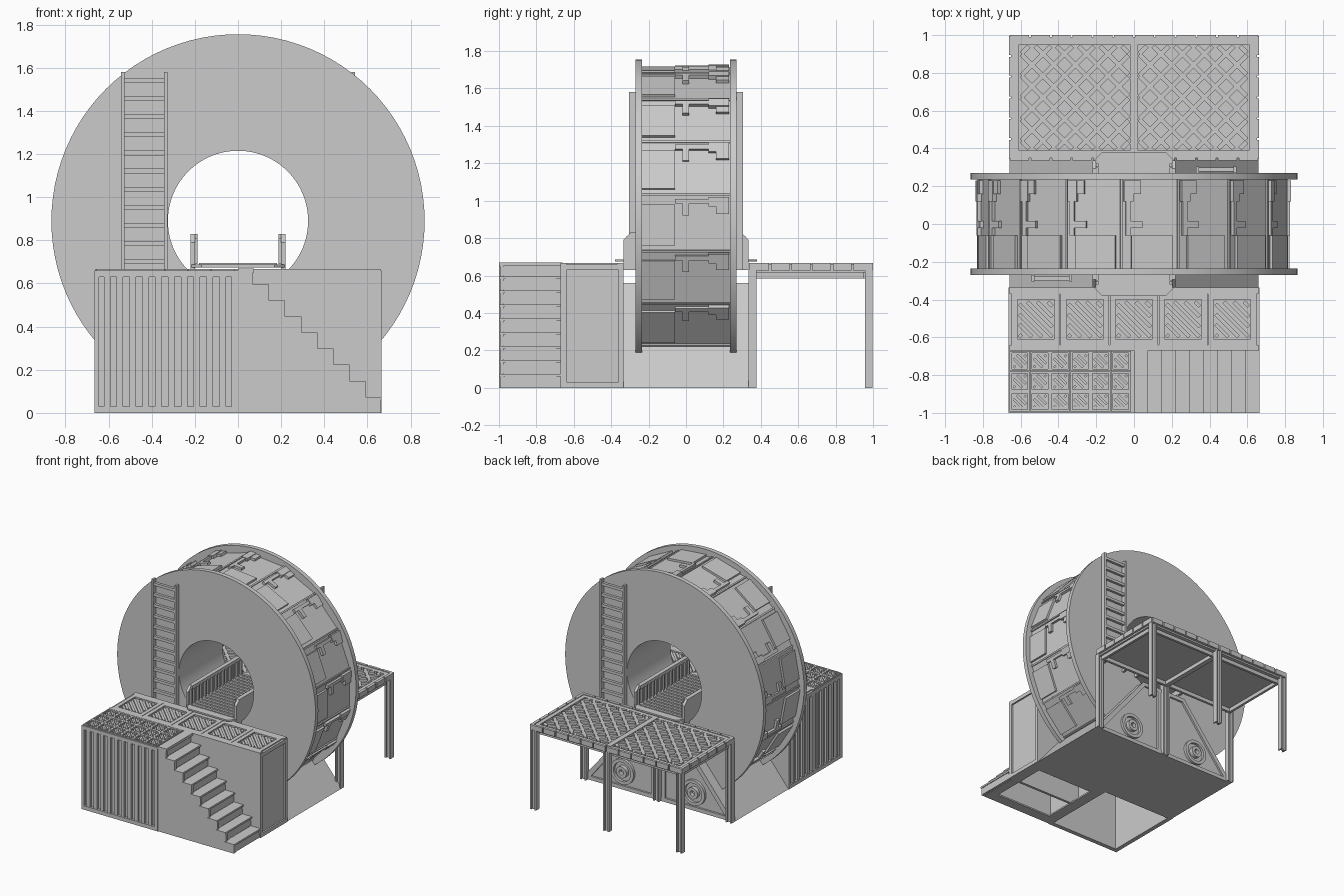
import bpy, bmesh, math
from mathutils import Matrix, Vector

cube = bpy.data.objects.get("Cube")
if cube:
    bpy.data.objects.remove(cube)

grey = bpy.data.materials.new("plain grey")
grey.use_nodes = True
colour = (0.6, 0.6, 0.6, 1)
grey.diffuse_color = colour
grey.node_tree.nodes["Principled BSDF"].inputs["Base Color"].default_value = colour


def finish(name, bm, smooth=False):
    bmesh.ops.recalc_face_normals(bm, faces=bm.faces)
    mesh = bpy.data.meshes.new(name)
    bm.to_mesh(mesh)
    bm.free()
    mesh.materials.append(grey)
    ob = bpy.data.objects.new(name, mesh)
    bpy.context.collection.objects.link(ob)
    if smooth:
        bpy.ops.object.select_all(action='DESELECT')
        ob.select_set(True)
        bpy.context.view_layer.objects.active = ob
        bpy.ops.object.shade_smooth_by_angle(angle=math.radians(20))
    return ob


def box(bm, x, y, z, mat=Matrix()):
    mid = Vector([(a + b) / 2 for a, b in (x, y, z)])
    size = [abs(b - a) for a, b in (x, y, z)]
    bmesh.ops.create_cube(bm, size=1, matrix=mat @ Matrix.Translation(mid) @ Matrix.Diagonal((*size, 1)))


def prism(bm, points, axis, lo, hi):
    """Extrude a 2D outline along an axis (0 = x, 1 = y)."""
    def at(p, d):
        return (d, *p) if axis == 0 else (p[0], d, p[1])
    rows = [[bm.verts.new(at(p, d)) for p in points] for d in (lo, hi)]
    for row in rows:
        bm.faces.new(row)
    n = len(points)
    for i in range(n):
        j = (i + 1) % n
        bm.faces.new((rows[0][i], rows[0][j], rows[1][j], rows[1][i]))


def ring(bm, r0, r1, y0, y1, sides, centre, turn=0):
    profile = [(r0, y0), (r1, y0), (r1, y1), (r0, y1)]
    loops = []
    for i in range(sides):
        a = math.tau * (i + turn) / sides
        loops.append([bm.verts.new((centre[0] + r * math.cos(a), y, centre[1] + r * math.sin(a)))
                      for r, y in profile])
    for i in range(sides):
        p, q = loops[i], loops[(i + 1) % sides]
        for k in range(4):
            m = (k + 1) % 4
            bm.faces.new((p[k], p[m], q[m], q[k]))


def diagonals(bm, x, y, z, pitch, width, sign):
    """Parallel 45 degree bars kept inside a rectangle."""
    w, h = x[1] - x[0], y[1] - y[0]
    k = pitch / 2 - h
    while k < w:
        u0, u1 = max(k, 0), min(k + h, w)
        if u1 - u0 > width:
            v = (u0 + u1) / 2 - k
            cy = y[0] + v if sign > 0 else y[1] - v
            half = (u1 - u0) * math.sqrt(0.5) - width / 2
            mat = Matrix.Translation((x[0] + (u0 + u1) / 2, cy, 0)) @ Matrix.Rotation(sign * math.pi / 4, 4, 'Z')
            box(bm, (-half, half), (-width / 2, width / 2), z, mat)
        k += pitch


def frame(bm, x, y, z, t):
    box(bm, x, (y[0], y[0] + t), z)
    box(bm, x, (y[1] - t, y[1]), z)
    for a, b in ((x[0], x[0] + t), (x[1] - t, x[1])):
        box(bm, (a, b), (y[0] + t, y[1] - t), z)


# Wheel: flanges, bore and faceted drum
HUB = (0, 0.89)
bm = bmesh.new()
for y in (-0.27, 0.235):
    ring(bm, 0.325, 0.865, y, y + 0.035, 96, HUB)
ring(bm, 0.325, 0.335, -0.27, 0.27, 96, HUB)
finish("wheel_flanges", bm, True)
SEG = 17
bm = bmesh.new()
ring(bm, 0.78, 0.82, -0.235, 0.235, SEG, HUB, 0.5)
finish("wheel_drum", bm)

# Raised plates repeated on each drum facet
bm = bmesh.new()
for i in range(SEG):
    m = Matrix.Translation((0, 0, HUB[1])) @ Matrix.Rotation(-math.tau * i / SEG, 4, 'Y')
    box(bm, (0.80, 0.822), (-0.235, -0.06), (-0.13, 0.09), m)
    box(bm, (0.80, 0.815), (-0.235, 0.235), (0.136, 0.148), m)
    box(bm, (0.80, 0.825), (-0.06, 0.16), (0.095, 0.12), m)
    box(bm, (0.80, 0.825), (-0.02, 0.015), (0.03, 0.095), m)
    box(bm, (0.80, 0.83), (0.12, 0.23), (0.08, 0.13), m)
    box(bm, (0.80, 0.825), (0.16, 0.23), (0.04, 0.08), m)
finish("drum_plates", bm)

# Cradle with sloped ends, edge frames and round bosses
bm = bmesh.new()
prism(bm, [(-0.66, 0), (0.66, 0), (0.2, 0.56), (-0.2, 0.56)], 1, -0.335, 0.335)
finish("cradle", bm)
bm = bmesh.new()
box(bm, (-0.62, 0.62), (0.335, 0.35), (0, 0.03))
box(bm, (-0.2, 0.2), (0.335, 0.35), (0.53, 0.56))
for s in (-1, 1):
    prism(bm, [(s * 0.66, 0), (s * 0.2, 0.56), (s * 0.16, 0.56), (s * 0.61, 0)], 1, 0.335, 0.35)
    prism(bm, [(s * 0.03, 0.03), (s * 0.06, 0.03), (s * 0.06, 0.53), (s * 0.03, 0.53)], 1, 0.335, 0.35)
finish("cradle_frame", bm)
bm = bmesh.new()
for s in (-1, 1):
    ring(bm, 0.075, 0.1, 0.335, 0.355, 32, (s * 0.31, 0.14))
    ring(bm, 0.02, 0.045, 0.335, 0.365, 32, (s * 0.31, 0.14))
finish("cradle_bosses", bm, True)

# Walkway through the bore
bm = bmesh.new()
deck = [(-0.22, 0.33), (-0.17, 0.38), (0.17, 0.38), (0.22, 0.33)]
outline = deck + [(x, -y) for x, y in reversed(deck)]
rows = [[bm.verts.new((x, y, z)) for x, y in outline] for z in (0.675, 0.687)]
for row in rows:
    bm.faces.new(row)
for i in range(8):
    j = (i + 1) % 8
    bm.faces.new((rows[0][i], rows[0][j], rows[1][j], rows[1][i]))
for i in range(16):
    y = -0.32 + i * 0.0415
    box(bm, (-0.18, 0.18), (y, y + 0.02), (0.68, 0.694))
finish("walkway_floor", bm)
bm = bmesh.new()
side = [(-0.335, 0.63), (0.335, 0.63), (0.335, 0.79), (0.295, 0.83), (-0.295, 0.83), (-0.335, 0.79)]
for s in (-1, 1):
    prism(bm, side, 0, s * 0.2, s * 0.22)
    box(bm, (s * 0.187, s * 0.2), (-0.3, 0.3), (0.805, 0.83))
    for i in range(15):
        y = -0.32 + i * 0.0445
        box(bm, (s * 0.187, s * 0.2), (y, y + 0.018), (0.69, 0.81))
finish("walkway_sides", bm)

# Ladders on both flanges
for name, s in (("front_ladder", -1), ("back_ladder", 1)):
    bm = bmesh.new()
    for x in (0.327, 0.527):
        box(bm, (s * x, s * (x + 0.016)), (s * 0.27, s * 0.305), (0.63, 1.58))
    for i in range(11):
        z = 0.69 + i * 0.084
        box(bm, (s * 0.34, s * 0.53), (s * 0.278, s * 0.298), (z, z + 0.022))
    finish(name, bm)

# Front housing: hollow walls, open underneath
bm = bmesh.new()
box(bm, (-0.66, 0.66), (-0.36, -0.335), (0, 0.65))
box(bm, (0, 0.66), (-0.67, -0.65), (0, 0.65))
box(bm, (-0.02, 0), (-0.98, -0.36), (0, 0.65))
box(bm, (0.64, 0.652), (-0.65, -0.36), (0, 0.65))
box(bm, (-0.645, -0.63), (-0.98, -0.36), (0, 0.65))
box(bm, (-0.645, -0.02), (-0.98, -0.965), (0, 0.65))
box(bm, (-0.66, 0.66), (-0.67, -0.335), (0.63, 0.655))
box(bm, (-0.66, 0), (-1, -0.67), (0.63, 0.655))
frame(bm, (0, 0.64), (-0.98, -0.36), (0, 0.012), 0.07)
finish("housing_walls", bm)

# Wall borders and corrugated ribs
bm = bmesh.new()
for x in ((-0.665, -0.645), (-0.03, 0)):
    box(bm, x, (-1, -0.965), (0, 0.66))
for z in ((0, 0.03), (0.63, 0.66)):
    box(bm, (-0.645, -0.03), (-1, -0.965), z)
    for s in (-1, 1):
        box(bm, (s * 0.64, s * 0.665), (-0.67, -0.34), z)
    box(bm, (-0.665, -0.64), (-1, -0.67), z)
for y in ((-0.67, -0.64), (-0.36, -0.335)):
    for s in (-1, 1):
        box(bm, (s * 0.64, s * 0.665), y, (0, 0.66))
for i in range(10):
    x = -0.622 + i * 0.0595
    box(bm, (x, x + 0.03), (-0.997, -0.97), (0.03, 0.63))
    y = -0.95 + i * 0.0595
    box(bm, (-0.662, -0.64), (y, y + 0.028), (0.03, 0.63))
finish("housing_ribs", bm)

# Vented tops of the housing
bm = bmesh.new()
for i in range(5):
    x = -0.52 + i * 0.26
    frame(bm, (x - 0.128, x + 0.128), (-0.64, -0.37), (0.65, 0.668), 0.03)
    diagonals(bm, (x - 0.095, x + 0.095), (-0.605, -0.405), (0.65, 0.666), 0.054, 0.02, -1)
box(bm, (-0.66, 0.66), (-0.37, -0.335), (0.65, 0.668))
box(bm, (-0.66, 0.66), (-0.67, -0.64), (0.65, 0.668))
for i in range(6):
    for j in range(3):
        x, y = -0.605 + i * 0.107, -0.94 + j * 0.107
        frame(bm, (x - 0.053, x + 0.053), (y - 0.053, y + 0.053), (0.65, 0.668), 0.011)
        diagonals(bm, (x - 0.038, x + 0.038), (y - 0.038, y + 0.038), (0.65, 0.666), 0.038, 0.014, -1)
finish("vent_grilles", bm)

# Stairs: stepped side plate, treads and chamfered risers
STEP = 0.0744
bm = bmesh.new()
profile = [(0.66, 0), (0, 0), (0, 0.668), (0.07, 0.668)]
for i in range(8):
    x, z = 0.07 + i * STEP, STEP * (8 - i)
    profile += [(x, z), (min(x + STEP, 0.66), z)]
prism(bm, profile, 1, -0.995, -0.975)
box(bm, (0, 0.075), (-1, -0.66), (0.65, 0.67))
for i in range(9):
    x, z = 0.07 + i * STEP, STEP * (9 - i)
    if i:
        box(bm, (x - STEP - 0.01, x), (-1, -0.66), (z - 0.014, z))
    box(bm, (x - 0.02, x - 0.012), (-0.98, -0.66), (z - STEP, z - 0.01))
    lo, hi = z - STEP + 0.004, z - 0.014
    prism(bm, [(-0.985, lo), (-0.675, lo), (-0.675, hi - 0.02), (-0.695, hi),
               (-0.965, hi), (-0.985, hi - 0.02)], 0, x - 0.014, x - 0.006)
finish("stairs", bm)

# Rear platform with lattice deck and notched rim
bm = bmesh.new()
box(bm, (-0.645, 0.645), (0.36, 0.98), (0.615, 0.645))
frame(bm, (-0.65, 0.65), (0.35, 0.99), (0.63, 0.662), 0.04)
frame(bm, (-0.63, 0.63), (0.37, 0.95), (0.585, 0.62), 0.02)
box(bm, (-0.02, 0.02), (0.37, 0.97), (0.585, 0.665))
for x in ((-0.605, -0.02), (0.02, 0.605)):
    for s in (-1, 1):
        diagonals(bm, x, (0.39, 0.95), (0.64, 0.664), 0.115, 0.024, s)
finish("platform_deck", bm)
bm = bmesh.new()
for i in range(12):
    x = -0.655 + i * 0.11
    for y in ((0.337, 0.36), (0.98, 1.0)):
        box(bm, (x, x + 0.1), y, (0.628, 0.668))
for i in range(6):
    y = 0.345 + i * 0.11
    for s in (-1, 1):
        box(bm, (s * 0.64, s * 0.663), (y, y + 0.1), (0.628, 0.668))
finish("platform_rim", bm)

# I-beam legs
bm = bmesh.new()
for x in (-0.635, 0, 0.635):
    for y in (0.356, 0.977):
        for s in (-1, 1):
            box(bm, (x + s * 0.014, x + s * 0.025), (y - 0.021, y + 0.021), (0, 0.63))
        box(bm, (x - 0.016, x + 0.016), (y - 0.006, y + 0.006), (0, 0.63))
finish("platform_legs", bm)
